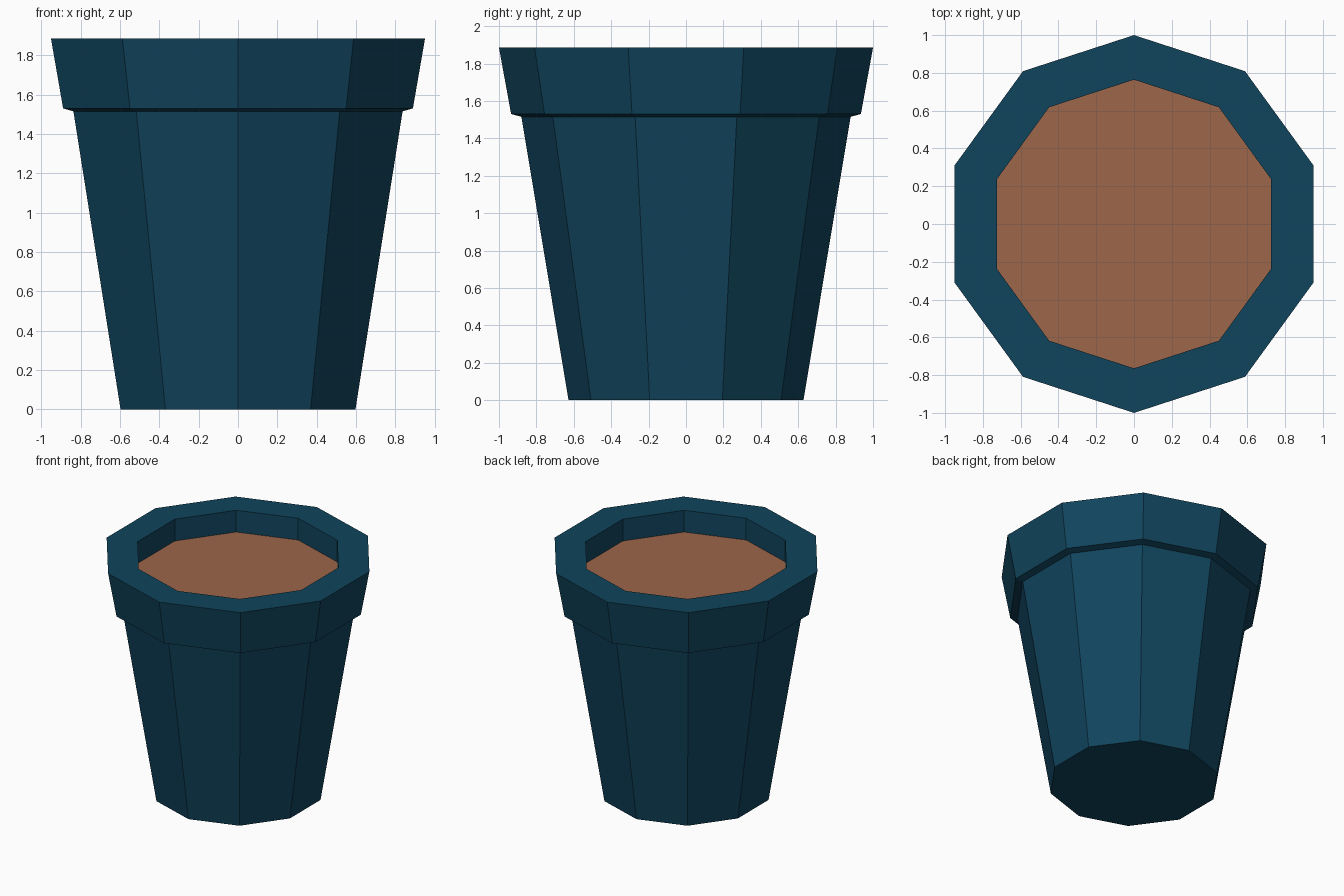
import bpy, bmesh, math

if "Cube" in bpy.data.objects:
    bpy.data.objects.remove(bpy.data.objects["Cube"])

SIDES = 10


def material(name, rgb):
    m = bpy.data.materials.new(name)
    m.diffuse_color = (*rgb, 1.0)
    m.use_nodes = True
    m.node_tree.nodes["Principled BSDF"].inputs["Base Color"].default_value = m.diffuse_color
    return m


def lathe(name, profile, mat, cap_start=False):
    """Ten-sided flat-shaded lathe of (radius, height) points, corners on the y axis."""
    bm = bmesh.new()
    rings = []
    for r, z in profile:
        ring = []
        for i in range(SIDES):
            a = math.pi / 2 + 2 * math.pi * i / SIDES
            ring.append(bm.verts.new((r * math.cos(a), r * math.sin(a), z)))
        rings.append(ring)
    for lo, hi in zip(rings, rings[1:]):
        for i in range(SIDES):
            j = (i + 1) % SIDES
            bm.faces.new((lo[i], lo[j], hi[j], hi[i]))
    if cap_start:
        bm.faces.new(rings[0][::-1])
    if len(rings) == 1:
        bm.faces.new(rings[0])
    me = bpy.data.meshes.new(name)
    bm.to_mesh(me)
    bm.free()
    me.materials.append(mat)
    ob = bpy.data.objects.new(name, me)
    bpy.context.collection.objects.link(ob)
    return ob


teal = material("dark teal", (0.0052, 0.058, 0.109))
brown = material("soil brown", (0.337, 0.133, 0.070))

# Pot: tapered body, slanted ledge, flared rim, inner wall down to the soil
lathe("pot", [(0.628, 0.0), (0.88, 1.515), (0.935, 1.53), (1.0, 1.885),
              (0.764, 1.885), (0.764, 1.71)], teal, cap_start=True)

# Soil surface
lathe("soil", [(0.764, 1.71)], brown)
